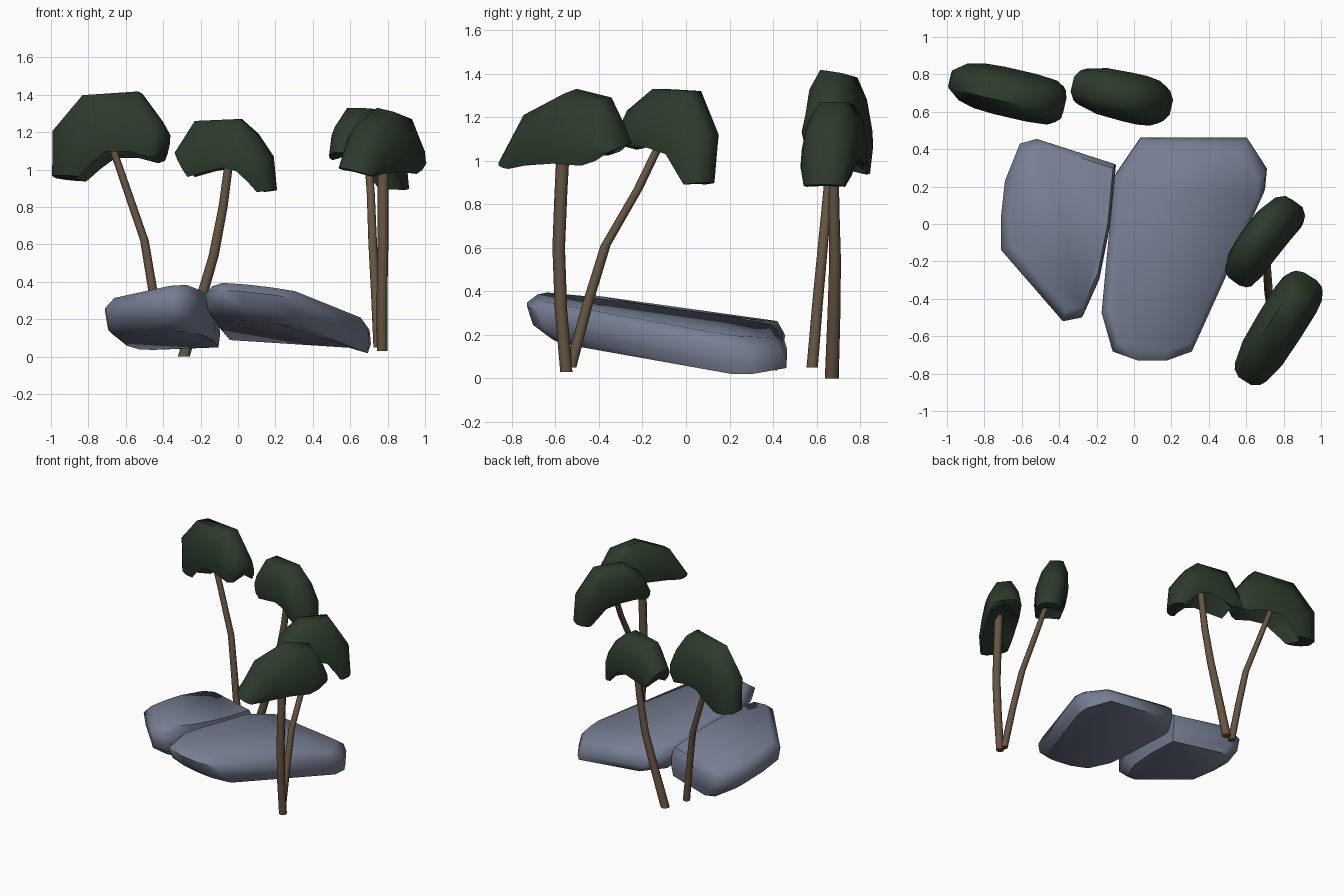
import bpy, bmesh, math

if "Cube" in bpy.data.objects:
    bpy.data.objects.remove(bpy.data.objects["Cube"])


def material(name, rgb):
    m = bpy.data.materials.new(name)
    m.diffuse_color = (*rgb, 1)
    m.use_nodes = True
    m.node_tree.nodes["Principled BSDF"].inputs["Base Color"].default_value = m.diffuse_color
    return m


ROCK = material("slate rock", (0.18, 0.21, 0.29))
LEAF = material("dark green leaf", (0.025, 0.043, 0.025))
BARK = material("brown bark", (0.135, 0.09, 0.053))


def loft(name, rings, mat, angle):
    """Skin a list of closed rings and cap both ends."""
    bm = bmesh.new()
    vs = [[bm.verts.new(p) for p in r] for r in rings]
    n = len(vs[0])
    for a, b in zip(vs, vs[1:]):
        for i in range(n):
            j = (i + 1) % n
            bm.faces.new((a[i], a[j], b[j], b[i]))
    bm.faces.new(vs[0][::-1])
    bm.faces.new(vs[-1])
    bmesh.ops.recalc_face_normals(bm, faces=bm.faces)
    me = bpy.data.meshes.new(name)
    bm.to_mesh(me)
    bm.free()
    me.materials.append(mat)
    ob = bpy.data.objects.new(name, me)
    bpy.context.collection.objects.link(ob)
    bpy.ops.object.select_all(action='DESELECT')
    ob.select_set(True)
    bpy.context.view_layer.objects.active = ob
    bpy.ops.object.shade_smooth_by_angle(angle=math.radians(angle))
    return ob


def rock(name, outline, centre, top, bottom, levels):
    """Tilted slab: outline rings between two sloping surfaces."""
    cx, cy = centre
    rings = []
    for t, s, dx, dy in levels:
        ring = []
        for x, y in outline:
            px, py = cx + (x - cx) * s + dx, cy + (y - cy) * s + dy
            lo, hi = bottom(px, py), top(px, py)
            ring.append((px, py, lo + (hi - lo) * t))
        rings.append(ring)
    loft(name, rings, ROCK, 60)


def trunk(name, path, r0, r1):
    """Bent tapering eight-sided pole."""
    rings = []
    for k, (x, y, z) in enumerate(path):
        r = r0 + (r1 - r0) * k / (len(path) - 1)
        rings.append([(x + r * math.cos(a), y + r * math.sin(a), z)
                      for a in (math.tau * i / 8 for i in range(8))])
    loft(name, rings, BARK, 50)


# Cross-section of a canopy: (sideways, ridge-to-underside fraction)
SECTION = [(-.4, 0), (-.82, .3), (-1, .7), (-.9, 1), (0, .62),
           (.9, 1), (1, .7), (.82, .3), (.4, 0)]


def canopy(name, centre, yaw, width, stations, along_y=False, lean=0, tilt=0):
    """Drooping arch; stations are (ridge pos, z, underside pos, z)."""
    cx, cy = centre
    dx, dy = math.cos(math.radians(yaw)), math.sin(math.radians(yaw))
    zmid = sum(s[1] for s in stations) / len(stations) - 0.1
    taper = [.75, .95, 1, 1, .93, .75]
    rings = []
    for (op, oz, ip, iz), k in zip(stations, taper):
        ring = []
        for v, t in SECTION:
            p, z = op + (ip - op) * t, oz + (iz - oz) * t
            s = (p - cy) / dy if along_y else (p - cx) / dx
            w = v * width * k / 2
            z += tilt * w
            w -= lean * (z - zmid)
            ring.append((cx + s * dx + w * dy, cy + s * dy - w * dx, z))
        rings.append(ring)
    loft(name, rings, LEAF, 60)


# Rocks
rock("large_rock",
     [(-.18, -.47), (-.155, -.2), (-.11, .27), (.02, .46), (.60, .46), (.71, .29),
      (.70, .18), (.31, -.68), (.17, -.73), (.02, -.73), (-.12, -.68)],
     (.26, -.13),
     lambda x, y: .38 - .115 * x - .13 * (y + .6),
     lambda x, y: .022 - .095 * (x - .65) - .135 * (y - .22) + .25 * max(0, y - .25),
     [(0, .9, .03, .06), (.3, .98, .01, .015), (.75, .985, 0, -.01), (1, .9, 0, -.012)])
rock("small_rock",
     [(-.71, .05), (-.71, -.14), (-.38, -.52), (-.28, -.50), (-.19, -.30),
      (-.13, .0), (-.10, .32), (-.52, .455), (-.61, .43), (-.69, .23)],
     (-.42, 0),
     lambda x, y: .355 + .08 * min(0, x + .27) - .15 * max(0, x + .27) - .12 * (y + .2),
     lambda x, y: .05 - .12 * (y - .3),
     [(0, .83, .05, .04), (.3, .98, .01, 0), (.75, 1, 0, 0), (1, .9, .02, .01)])

# Back pair of trees
trunk("back_left_trunk", [(-.41, .58, .05), (-.455, .605, .35), (-.50, .63, .62),
                          (-.61, .66, .94), (-.70, .68, 1.2)], .026, .02)
canopy("back_left_canopy", (-.68, .705), -13, .26,
       [(-.985, .96, -.83, .95), (-.98, 1.20, -.76, 1.02), (-.82, 1.39, -.68, 1.08),
        (-.52, 1.41, -.56, 1.08), (-.41, 1.26, -.45, 1.05), (-.37, 1.19, -.41, 1.06)],
       tilt=.15)
trunk("back_middle_trunk", [(-.29, .67, 0), (-.20, .68, .30), (-.13, .685, .54),
                            (-.08, .68, .80), (-.04, .68, 1.1)], .032, .022)
canopy("back_middle_canopy", (-.06, .685), -13, .265,
       [(-.33, 1.09, -.25, .96), (-.22, 1.26, -.15, .99), (.01, 1.27, -.05, 1.01),
        (.10, 1.19, .02, .99), (.18, 1.07, .08, .93), (.20, .89, .12, .88)])

# Right pair of trees
trunk("right_far_trunk", [(.75, -.53, .05), (.735, -.45, .35), (.72, -.37, .61),
                          (.71, -.22, .87), (.69, -.09, 1.14)], .026, .02)
canopy("right_far_canopy", (.69, -.10), 54, .23,
       [(-.31, 1.09, -.27, 1.05), (-.26, 1.23, -.20, 1.07), (-.15, 1.33, -.12, 1.06),
        (.02, 1.32, -.03, 1.03), (.12, 1.12, .02, .95), (.125, .90, .05, .89)],
       along_y=True, lean=.15)
trunk("right_near_trunk", [(.77, -.55, .03), (.77, -.575, .32), (.775, -.585, .60),
                           (.775, -.575, .85), (.775, -.56, 1.13)], .028, .03)
canopy("right_near_canopy", (.768, -.56), 58, .26,
       [(-.84, 1.0, -.77, .98), (-.72, 1.22, -.68, 1.0), (-.53, 1.32, -.55, 1.01),
        (-.37, 1.28, -.42, 1.0), (-.31, 1.16, -.36, 1.02), (-.28, 1.07, -.32, 1.05)],
       along_y=True, tilt=-.2)
